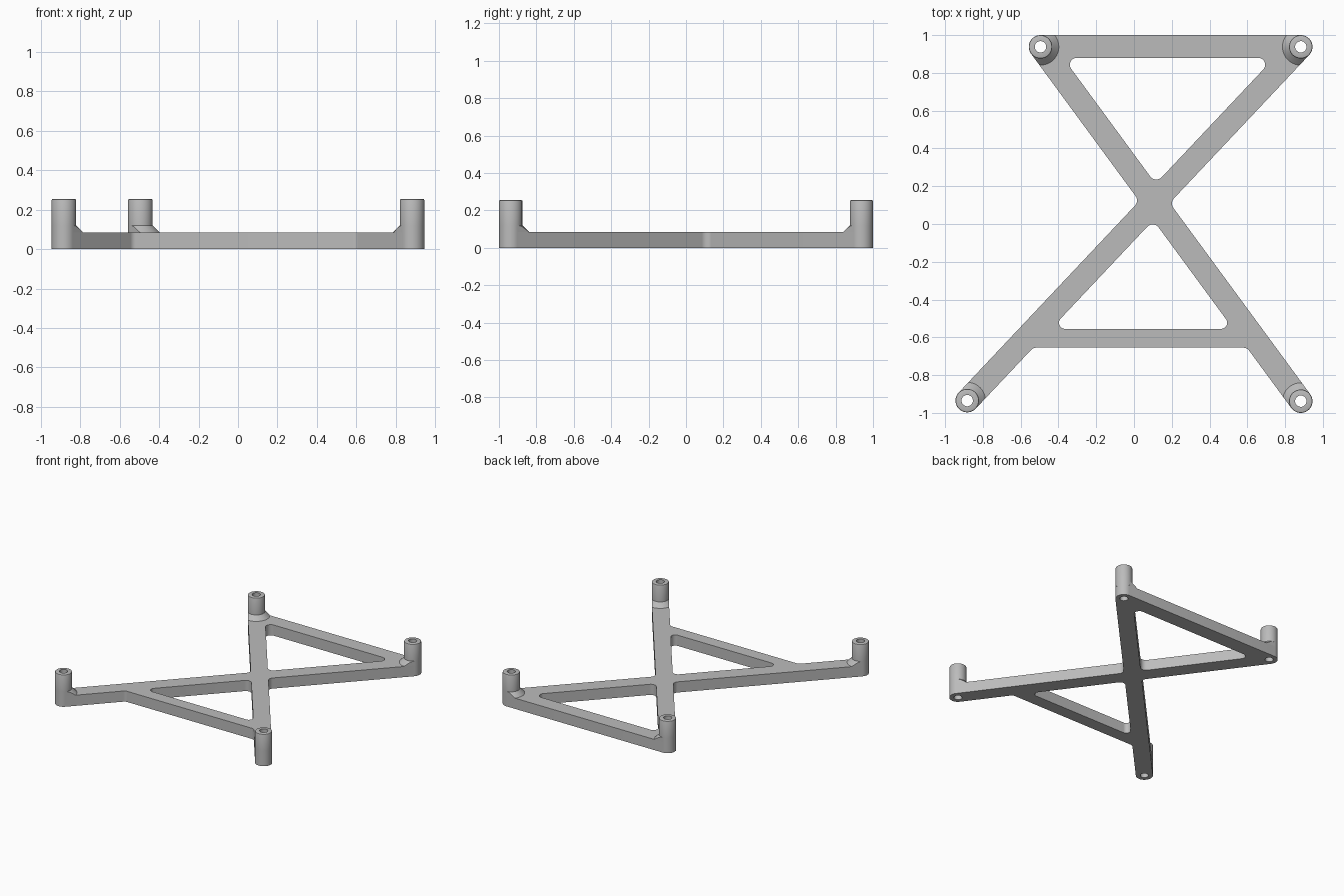
import bpy, bmesh, math
from mathutils import Vector
from mathutils.geometry import intersect_line_line_2d as _unused

cube = bpy.data.objects.get("Cube")
if cube:
    bpy.data.objects.remove(cube, do_unlink=True)

R, BORE = 0.062, 0.03          # post and bore radius
PLATE, TOP = 0.085, 0.255      # plate thickness, post height
COLLAR = 0.035                 # sloped collar at the post foot
SEG = 64

grey = bpy.data.materials.new("plain grey")
grey.use_nodes = True
colour = (0.5, 0.5, 0.5, 1)
grey.diffuse_color = colour
grey.node_tree.nodes["Principled BSDF"].inputs["Base Color"].default_value = colour

back_right, back_left = Vector((-0.495, 0.938)), Vector((0.883, 0.938))
front_right, front_left = Vector((-0.883, -0.935)), Vector((0.883, -0.938))


def finish(name, bm):
    bmesh.ops.remove_doubles(bm, verts=bm.verts, dist=1e-5)
    bmesh.ops.recalc_face_normals(bm, faces=bm.faces)
    mesh = bpy.data.meshes.new(name)
    bm.to_mesh(mesh)
    bm.free()
    mesh.materials.append(grey)
    obj = bpy.data.objects.new(name, mesh)
    bpy.context.collection.objects.link(obj)
    bpy.ops.object.select_all(action="DESELECT")
    obj.select_set(True)
    bpy.context.view_layer.objects.active = obj
    bpy.ops.object.shade_smooth_by_angle(angle=math.radians(25))
    return obj


def edge(p, q, offset=0.0):
    """Line p-q moved to its left, as point and direction."""
    d = (q - p).normalized()
    return p + Vector((-d.y, d.x)) * offset, d


def level(y):
    return Vector((0, y)), Vector((1, 0))


def cap(post, inner):
    """Line across the outer end of an arm."""
    d = (post - inner).normalized()
    return post + d * R, Vector((-d.y, d.x))


def meet(a, b):
    (p, d), (q, e) = a, b
    return p + d * ((q - p).cross(e) / d.cross(e))


def rounded(corners):
    """Closed outline with an arc at every (point, radius) corner."""
    points = []
    for i, (c, r) in enumerate(corners):
        u = (corners[i - 1][0] - c).normalized()
        v = (corners[(i + 1) % len(corners)][0] - c).normalized()
        half = u.angle(v) / 2
        centre = c + (u + v).normalized() * r / math.sin(half)
        start = c + u * r / math.tan(half) - centre
        end = c + v * r / math.tan(half) - centre
        sweep = math.atan2(start.cross(end), start.dot(end))
        for k in range(13):
            a = sweep * k / 12
            p = centre + Vector((start.x * math.cos(a) - start.y * math.sin(a),
                                 start.x * math.sin(a) + start.y * math.cos(a)))
            if not points or (p - points[-1]).length > 1e-4:
                points.append(p)
    return points


def circle(c, r):
    return [c + Vector((math.cos(a), math.sin(a))) * r
            for a in (math.tau * k / SEG for k in range(SEG))]


# Crossed arms, back rail and front rail as one flat frame
a_hi, a_lo = edge(back_right, front_left, R), edge(back_right, front_left, -R)
b_hi, b_lo = edge(front_right, back_left, R), edge(front_right, back_left, -R)
back_out, back_in = level(1.0), level(0.88)
rail_in, rail_out = level(-0.555), level(-0.655)
end_right, end_left = cap(front_right, back_left), cap(front_left, back_right)

outline = rounded([
    (meet(a_lo, back_out), R), (meet(a_lo, b_hi), 0.04),
    (meet(b_hi, end_right), R), (meet(end_right, b_lo), R),
    (meet(b_lo, rail_out), 0.035), (meet(rail_out, a_lo), 0.035),
    (meet(a_lo, end_left), R), (meet(end_left, a_hi), R),
    (meet(a_hi, b_lo), 0.04), (meet(b_lo, back_out), R)])
back_window = rounded([(meet(a_hi, back_in), 0.037), (meet(a_hi, b_hi), 0.04),
                       (meet(b_hi, back_in), 0.037)])
front_window = rounded([(meet(b_lo, rail_in), 0.032), (meet(rail_in, a_lo), 0.032),
                        (meet(a_lo, b_lo), 0.04)])

posts = {
    "back_right_post": (back_right, (back_left, front_left)),
    "back_left_post": (back_left, (back_right, front_right)),
    "front_right_post": (front_right, (back_left,)),
    "front_left_post": (front_left, (back_right,)),
}

bm = bmesh.new()
loops = [outline, back_window, front_window]
loops += [circle(c, BORE) for c, arms in posts.values()]
for loop in loops:
    vs = [bm.verts.new((p.x, p.y, 0)) for p in loop]
    for i, v in enumerate(vs):
        bm.edges.new((vs[i - 1], v))
bmesh.ops.remove_doubles(bm, verts=bm.verts, dist=1e-5)
bmesh.ops.triangle_fill(bm, edges=bm.edges[:], use_beauty=True, normal=(0, 0, 1))
grown = bmesh.ops.extrude_face_region(bm, geom=bm.faces[:], use_keep_orig=True)
lifted = [g for g in grown["geom"] if isinstance(g, bmesh.types.BMVert)]
bmesh.ops.translate(bm, verts=lifted, vec=(0, 0, PLATE))
finish("frame", bm)


def reach(angle, post, arms):
    """Collar radius at an angle, kept within the arms."""
    ray = Vector((math.cos(angle), math.sin(angle)))
    best = R
    for arm in arms:
        d = (arm - post).normalized()
        if ray.dot(d) > 0:
            best = max(best, R / max(abs(ray.cross(d)), 0.01))
    return min(best, R + COLLAR)


# Hollow posts with a sloped collar over the arms
for name, (c, arms) in posts.items():
    bm = bmesh.new()
    rings = []
    for k in range(SEG):
        t = math.tau * k / SEG
        r = reach(t, c, arms)
        profile = [(r, PLATE), (r, PLATE + COLLAR + R - r), (R, PLATE + COLLAR),
                   (R, TOP - 0.007), (R - 0.002, TOP - 0.002), (R - 0.007, TOP),
                   (BORE, TOP), (BORE, PLATE)]
        rings.append([bm.verts.new((c.x + q * math.cos(t), c.y + q * math.sin(t), z))
                      for q, z in profile])
    for k in range(SEG):
        a, b = rings[k - 1], rings[k]
        for i in range(len(a) - 1):
            bm.faces.new((a[i], b[i], b[i + 1], a[i + 1]))
    finish(name, bm)
